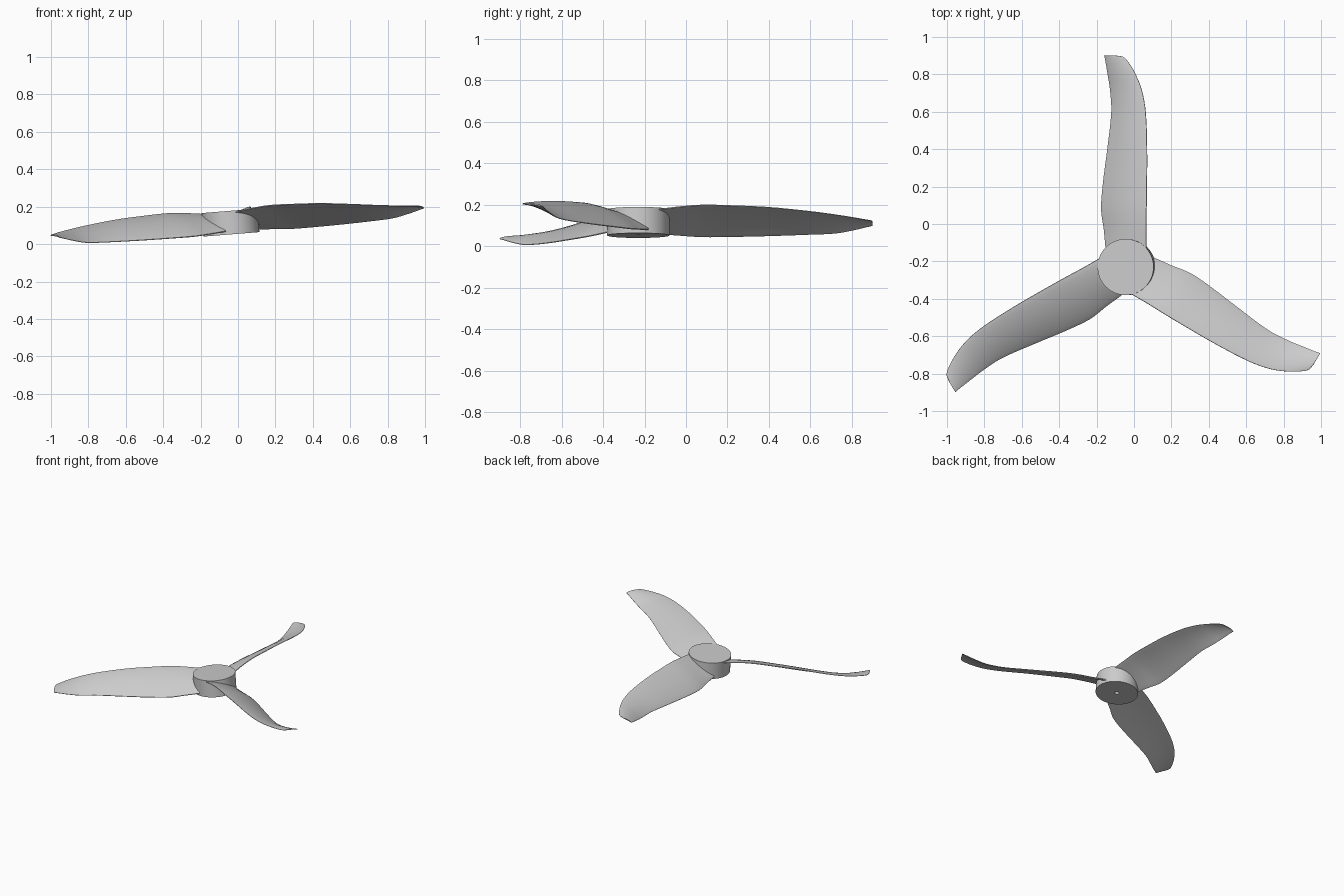
import bpy, bmesh, math
from mathutils import Matrix, Vector

cube = bpy.data.objects.get("Cube")
if cube:
    bpy.data.objects.remove(cube, do_unlink=True)


def material(name, value):
    mat = bpy.data.materials.new(name)
    mat.use_nodes = True
    colour = (value, value, value, 1)
    mat.diffuse_color = colour
    mat.node_tree.nodes["Principled BSDF"].inputs["Base Color"].default_value = colour
    return mat


grey = material("plain_grey", 0.6)

# The whole propeller leans slightly about the y axis
FRAME = Matrix.Translation((-0.04, -0.23, 0.115)) @ Matrix.Rotation(-0.08, 4, "Y")


def finish(bm, name, matrix):
    bmesh.ops.recalc_face_normals(bm, faces=bm.faces[:])
    mesh = bpy.data.meshes.new(name)
    bm.to_mesh(mesh)
    bm.free()
    mesh.materials.append(grey)
    obj = bpy.data.objects.new(name, mesh)
    bpy.context.collection.objects.link(obj)
    obj.matrix_world = matrix
    bpy.ops.object.select_all(action="DESELECT")
    obj.select_set(True)
    bpy.context.view_layer.objects.active = obj
    bpy.ops.object.shade_smooth_by_angle(angle=math.radians(35))
    return obj


def build_hub():
    # Lathed disc with a blind shaft bore underneath
    profile = [(0, 0.03), (0.015, 0.03), (0.015, -0.063),
               (0.15, -0.063), (0.15, 0.063), (0, 0.063)]
    bm = bmesh.new()
    verts = [bm.verts.new((r, 0, z)) for r, z in profile]
    edges = [bm.edges.new(pair) for pair in zip(verts, verts[1:])]
    bmesh.ops.spin(bm, geom=verts + edges, cent=(0, 0, 0), axis=(0, 0, 1),
                   angle=math.tau, steps=64, use_merge=False)
    bmesh.ops.remove_doubles(bm, verts=bm.verts[:], dist=0.0001)
    finish(bm, "hub", FRAME)


# Blade stations: radius, low edge x, low edge z, high edge x, high edge z
STATIONS = [
    (0.10, -0.115, -0.045, 0.11, 0.055),
    (0.20, -0.125, -0.052, 0.11, 0.067),
    (0.31, -0.14, -0.058, 0.113, 0.075),
    (0.45, -0.13, -0.058, 0.115, 0.072),
    (0.63, -0.107, -0.056, 0.115, 0.064),
    (0.83, -0.085, -0.051, 0.106, 0.045),
    (0.95, -0.092, -0.045, 0.083, 0.031),
    (1.04, -0.105, -0.028, 0.045, 0.02),
    (1.10, -0.114, -0.013, 0.007, 0.012),
    (1.125, -0.119, -0.007, -0.02, 0.009),
    (1.13, -0.12, -0.005, -0.05, 0.006),
]


def smooth_rows(rows, steps=4):
    # Spline through the stations, using slopes scaled to the radius spacing
    def slope(i):
        a, b = rows[max(i - 1, 0)], rows[min(i + 1, len(rows) - 1)]
        return (b - a) / (b[0] - a[0])
    for i in range(len(rows) - 1):
        a, b = rows[i], rows[i + 1]
        span = b[0] - a[0]
        for k in range(steps):
            t = k / steps
            s = t * t * (3 - 2 * t)
            yield (a.lerp(b, s) + slope(i) * span * t * (1 - t) ** 2
                   - slope(i + 1) * span * t * t * (1 - t))
    yield rows[-1]


def build_blade(name, angle):
    chord_steps = [(1 - math.cos(math.pi * i / 10)) / 2 for i in range(11)]
    bm = bmesh.new()
    rings = []
    for radius, x0, z0, x1, z1 in smooth_rows([Vector(s) for s in STATIONS]):
        low, high = Vector((x0, radius, z0)), Vector((x1, radius, z1))
        chord = high - low
        normal = Vector((-chord.z, 0, chord.x)).normalized()
        camber = 0.05 * chord.length
        half = 0.004 + 0.004 * (1 - radius)

        def point(t, side):
            bow = 4 * t * (1 - t)
            lift = camber * bow + side * half * (0.35 + 0.65 * math.sqrt(bow))
            return low + chord * t + normal * lift

        outline = [point(t, 1) for t in chord_steps]
        outline += [point(t, -1) for t in reversed(chord_steps)]
        rings.append([bm.verts.new(p) for p in outline])
    for a, b in zip(rings, rings[1:]):
        for i in range(len(a)):
            j = (i + 1) % len(a)
            bm.faces.new((a[i], a[j], b[j], b[i]))
    bm.faces.new(rings[0])
    bm.faces.new(rings[-1])
    finish(bm, name, FRAME @ Matrix.Rotation(angle, 4, "Z"))


build_hub()
for i, name in enumerate(("back_blade", "right_blade", "left_blade")):
    build_blade(name, i * math.tau / 3)
